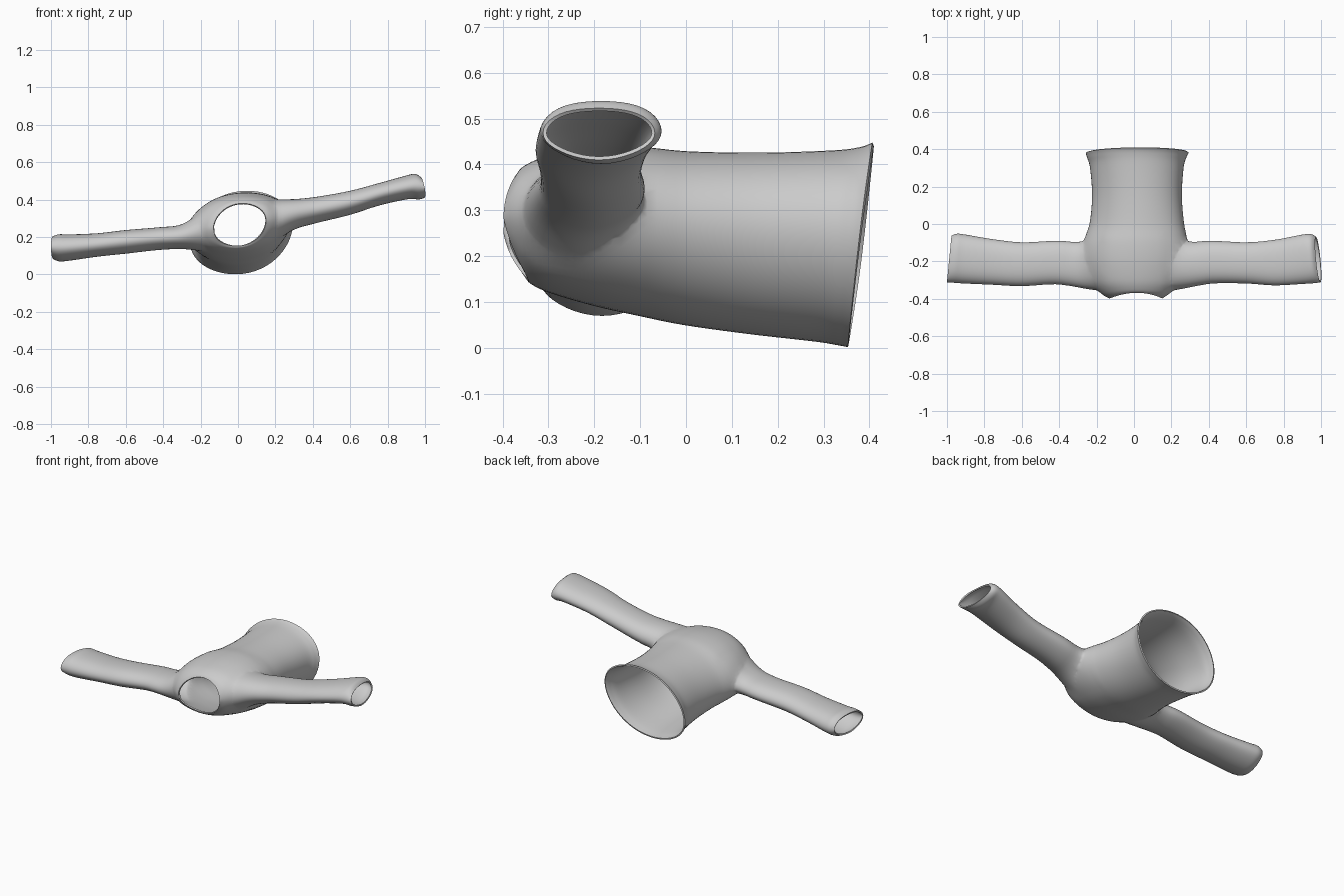
import bpy, bmesh
from math import cos, sin, pi, radians
from mathutils import Vector

if "Cube" in bpy.data.objects:
    bpy.data.objects.remove(bpy.data.objects["Cube"])


def spline(rows, steps):
    """Catmull-Rom interpolation of a short table of section values."""
    out = []
    for i in range(len(rows) - 1):
        quad = [rows[max(i - 1, 0)], rows[i], rows[i + 1], rows[min(i + 2, len(rows) - 1)]]
        for s in range(steps):
            t = s / steps
            out.append([0.5 * (2 * b + (c - a) * t + (2 * a - 5 * b + 4 * c - d) * t * t
                               + (3 * b - a - 3 * c + d) * t ** 3) for a, b, c, d in zip(*quad)])
    return out + [list(rows[-1])]


def loft(name, rings):
    """Closed tube through a list of rings, with one n-gon cap at each end."""
    bm = bmesh.new()
    loops = [[bm.verts.new(p) for p in r] for r in rings]
    n = len(loops[0])
    for a, b in zip(loops, loops[1:]):
        for i in range(n):
            bm.faces.new((a[i], a[(i + 1) % n], b[(i + 1) % n], b[i]))
    bm.faces.new(loops[0])
    bm.faces.new(loops[-1])
    bmesh.ops.recalc_face_normals(bm, faces=bm.faces)
    mesh = bpy.data.meshes.new(name)
    bm.to_mesh(mesh)
    bm.free()
    ob = bpy.data.objects.new(name, mesh)
    bpy.context.collection.objects.link(ob)
    return ob


# Torso sections: y, left x, right x, bottom z, top z, hem tilt, neck scoop
TORSO = [
    (-0.368, -0.132, 0.150, 0.152, 0.380, 0.00, 1.0),
    (-0.352, -0.180, 0.195, 0.140, 0.397, 0.00, 0.6),
    (-0.300, -0.240, 0.250, 0.120, 0.418, 0.00, 0.2),
    (-0.200, -0.275, 0.285, 0.092, 0.434, 0.00, 0.0),
    (-0.100, -0.272, 0.288, 0.070, 0.437, 0.01, 0.0),
    (0.000, -0.238, 0.268, 0.050, 0.428, 0.02, 0.0),
    (0.150, -0.224, 0.256, 0.030, 0.425, 0.05, 0.0),
    (0.300, -0.235, 0.265, 0.014, 0.430, 0.09, 0.0),
    (0.355, -0.250, 0.280, 0.006, 0.437, 0.11, 0.0),
    (0.380, -0.258, 0.292, 0.002, 0.447, 0.12, 0.0),
]


def torso_ring(row, n=64):
    y, x0, x1, z0, z1, tilt, scoop = row
    cx, cz, rx, rz = (x0 + x1) / 2, (z0 + z1) / 2, (x1 - x0) / 2, (z1 - z0) / 2
    pts = []
    for i in range(n):
        a = 2 * pi * i / n
        c, s = cos(a), sin(a)
        yy = y + tilt * rz * s + scoop * (-0.03 * c * c + 0.022 * max(-s, 0))
        lean = 0.05 * rz * s
        pts.append(Vector((cx + rx * c + lean, yy, cz + rz * s + 0.12 * rx * c * (1 - s * s * 0.5))))
    return pts


# Sleeve sections: x, front y, back y, bottom z, top z
SLEEVE_RIGHT = [
    (0.10, -0.33, -0.07, 0.16, 0.39),
    (0.20, -0.355, -0.085, 0.185, 0.405),
    (0.30, -0.340, -0.095, 0.243, 0.407),
    (0.42, -0.318, -0.090, 0.278, 0.418),
    (0.60, -0.318, -0.098, 0.322, 0.450),
    (0.75, -0.328, -0.085, 0.370, 0.490),
    (0.90, -0.320, -0.058, 0.405, 0.530),
    (0.955, -0.316, -0.054, 0.404, 0.541),
    (0.985, -0.312, -0.068, 0.412, 0.525),
]
SLEEVE_LEFT = [
    (-0.10, -0.33, -0.07, 0.12, 0.38),
    (-0.20, -0.355, -0.085, 0.128, 0.335),
    (-0.30, -0.340, -0.095, 0.138, 0.270),
    (-0.42, -0.322, -0.090, 0.134, 0.255),
    (-0.60, -0.332, -0.098, 0.114, 0.240),
    (-0.75, -0.325, -0.082, 0.098, 0.223),
    (-0.90, -0.318, -0.058, 0.077, 0.217),
    (-0.955, -0.314, -0.052, 0.073, 0.218),
    (-0.988, -0.312, -0.062, 0.085, 0.208),
]


def sleeve_ring(row, n=40):
    x, y0, y1, z0, z1 = row
    cy, cz, ry, rz = (y0 + y1) / 2, (z0 + z1) / 2, (y1 - y0) / 2, (z1 - z0) / 2
    side = 1 if x > 0 else -1
    end = max(0, (abs(x) - 0.8) / 0.2)
    pts = []
    for i in range(n):
        a = 2 * pi * i / n
        c, s = cos(a), sin(a)
        slant = side * end * 0.013 * (-c - (s if side > 0 else 0))
        pts.append(Vector((x + slant, cy + ry * c, cz + rz * s * (1 + 0.04 * sin(3 * a)))))
    return pts


sweater = loft("sweater", [torso_ring(r) for r in spline(TORSO, 5)])

# Join the sleeves into the torso
for name, rows in (("right_sleeve", SLEEVE_RIGHT), ("left_sleeve", SLEEVE_LEFT)):
    sleeve = loft(name, [sleeve_ring(r) for r in spline(rows, 5)])
    mod = sweater.modifiers.new("join", 'BOOLEAN')
    mod.operation, mod.solver, mod.object = 'UNION', 'EXACT', sleeve
    bpy.context.view_layer.objects.active = sweater
    bpy.ops.object.modifier_apply(modifier=mod.name)
    bpy.data.objects.remove(sleeve)

# Open the neck, hem and cuffs, then relax the shoulder seams
bm = bmesh.new()
bm.from_mesh(sweater.data)
bmesh.ops.delete(bm, geom=[f for f in bm.faces if len(f.verts) >= 36], context='FACES')
bmesh.ops.triangulate(bm, faces=[f for f in bm.faces if len(f.verts) > 4])
seam = [v for v in bm.verts if 0.16 < abs(v.co.x) < 0.36 and v.co.y < -0.05 and not v.is_boundary]
for _ in range(5):
    bmesh.ops.smooth_vert(bm, verts=seam, factor=0.5, use_axis_x=True, use_axis_y=True, use_axis_z=True)
bm.to_mesh(sweater.data)
bm.free()

# Cloth thickness and smooth shading
cloth = sweater.modifiers.new("cloth", 'SOLIDIFY')
cloth.thickness, cloth.offset = 0.008, -1
bpy.context.view_layer.objects.active = sweater
sweater.select_set(True)
bpy.ops.object.modifier_apply(modifier=cloth.name)
bpy.ops.object.shade_smooth_by_angle(angle=radians(50))
